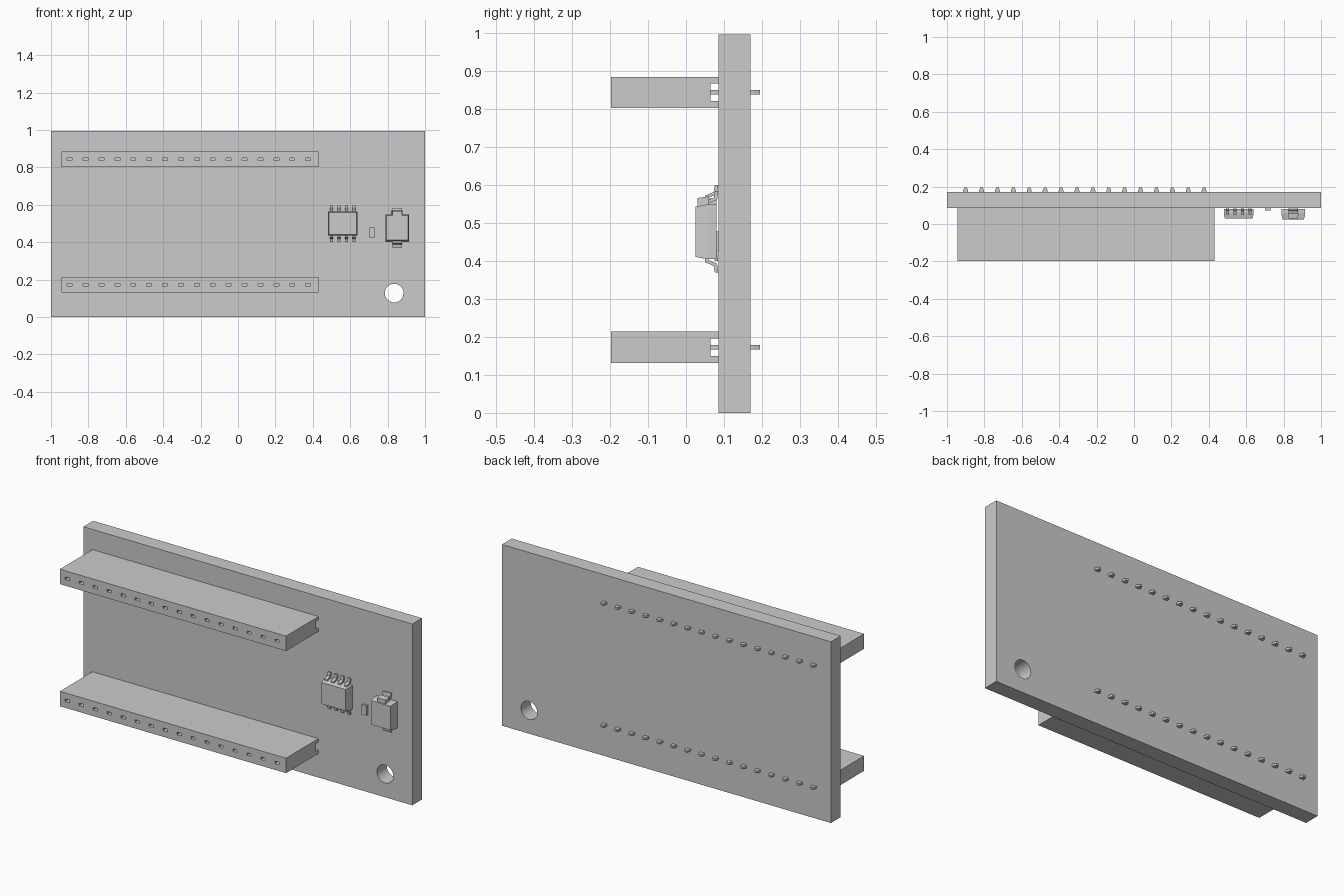
import bpy, bmesh, math
from mathutils import Vector

if "Cube" in bpy.data.objects:
    bpy.data.objects.remove(bpy.data.objects["Cube"])

grey = bpy.data.materials.new("light grey")
grey.diffuse_color = (0.6, 0.6, 0.6, 1)
grey.use_nodes = True
grey.node_tree.nodes["Principled BSDF"].inputs["Base Color"].default_value = grey.diffuse_color

BOARD_FRONT, BOARD_BACK = 0.085, 0.17
PIN_XS = [-0.9 + 0.085 * i for i in range(16)]


def finish(name, bm):
    bmesh.ops.recalc_face_normals(bm, faces=bm.faces)
    me = bpy.data.meshes.new(name)
    bm.to_mesh(me)
    bm.free()
    me.materials.append(grey)
    ob = bpy.data.objects.new(name, me)
    bpy.context.collection.objects.link(ob)
    return ob


def add_box(bm, x, y, z, front_inset=0.0):
    """Box from three ranges; its front face can be inset to taper it."""
    vs = bmesh.ops.create_cube(bm, size=1)["verts"]
    for v in vs:
        front = v.co.y < 0
        sx, sz = v.co.x, v.co.z
        v.co = Vector(r[1] if c > 0 else r[0] for c, r in zip(v.co, (x, y, z)))
        if front:
            v.co.x -= math.copysign(front_inset, sx)
            v.co.z -= math.copysign(front_inset, sz)


def extrude_x(bm, profile, x0, x1):
    """Extrude a closed (y, z) profile along x."""
    face = bm.faces.new([bm.verts.new((x0, y, z)) for y, z in profile])
    new = bmesh.ops.extrude_face_region(bm, geom=[face])["geom"]
    bmesh.ops.translate(bm, vec=(x1 - x0, 0, 0),
                        verts=[g for g in new if isinstance(g, bmesh.types.BMVert)])


def cut(ob, bm):
    """Subtract the shapes in bm from the object."""
    cutter = finish(ob.name + "_cutter", bm)
    cutter.hide_render = True
    cutter.hide_viewport = True
    mod = ob.modifiers.new("cut", "BOOLEAN")
    mod.operation = "DIFFERENCE"
    mod.solver = "EXACT"
    mod.object = cutter


def add_lead(bm, x, width, zc, side, path, t):
    """Bent metal lead: (y, distance from zc) path with thickness t in y."""
    prof = [(y, zc + side * d) for y, d in path]
    back = [(y + t, zc + side * (d - t * 0.6)) for y, d in reversed(path)]
    back[0] = (path[-1][0] + t, prof[-1][1])
    extrude_x(bm, prof + back, x - width / 2, x + width / 2)


# circuit board with two mounting holes
bm = bmesh.new()
add_box(bm, (-1, 1), (BOARD_FRONT, BOARD_BACK), (0, 0.996))
board = finish("board", bm)
bm = bmesh.new()
for z in (0.128, 0.873):
    vs = bmesh.ops.create_cone(bm, cap_ends=True, segments=24, radius1=0.05,
                               radius2=0.05, depth=0.3)["verts"]
    for v in vs:
        v.co = Vector((0.835 + v.co.x, 0.128 + v.co.z, z + v.co.y))
cut(board, bm)

# pin sockets, each with a channel along the board side
for label, zc in (("lower", 0.173), ("upper", 0.844)):
    bm = bmesh.new()
    f, b, h, g = -0.197, BOARD_FRONT, 0.041, 0.023
    extrude_x(bm, [(f, zc - h), (b, zc - h), (b, zc - g), (0.065, zc - g),
                   (0.065, zc + g), (b, zc + g), (b, zc + h), (f, zc + h)],
              -0.945, 0.43)
    socket = finish(label + "_socket", bm)
    bm = bmesh.new()
    for x in PIN_XS:
        add_box(bm, (x - 0.013, x + 0.013), (-0.25, -0.05), (zc - 0.007, zc + 0.007))
    cut(socket, bm)

    # pins through the board, narrowed at the tips
    bm = bmesh.new()
    for x in PIN_XS:
        lo, hi = zc - 0.006, zc + 0.006
        add_box(bm, (x - 0.013, x + 0.013), (0.06, 0.178), (lo, hi))
        vs = bmesh.ops.create_cube(bm, size=1)["verts"]
        for v in vs:
            w = 0.007 if v.co.y > 0 else 0.013
            v.co = Vector((x + math.copysign(w, v.co.x),
                           0.195 if v.co.y > 0 else 0.178,
                           hi if v.co.z > 0 else lo))
    finish(label + "_pins", bm)

# eight-lead chip
bm = bmesh.new()
add_box(bm, (0.48, 0.64), (0.055, 0.08), (0.435, 0.565))
add_box(bm, (0.48, 0.64), (0.03, 0.055), (0.435, 0.565), 0.006)
finish("chip_body", bm)
bm = bmesh.new()
for x in (0.5, 0.54, 0.58, 0.62):
    for side in (1, -1):
        add_lead(bm, x, 0.017, 0.5, side,
                 [(0.05, 0.05), (0.05, 0.072), (0.073, 0.082), (0.076, 0.1)], 0.009)
finish("chip_leads", bm)

# small surface part
bm = bmesh.new()
add_box(bm, (0.70, 0.73), (0.073, BOARD_FRONT), (0.425, 0.478))
finish("small_component", bm)

# square two-lead part
bm = bmesh.new()
add_box(bm, (0.788, 0.915), (0.055, 0.08), (0.405, 0.549))
add_box(bm, (0.788, 0.915), (0.025, 0.055), (0.405, 0.549), 0.006)
finish("diode_body", bm)
bm = bmesh.new()
for side in (1, -1):
    add_lead(bm, 0.851, 0.05, 0.477, side,
             [(0.05, 0.06), (0.05, 0.08), (0.073, 0.09), (0.076, 0.107)], 0.009)
add_box(bm, (0.822, 0.88), (0.03, 0.06), (0.54, 0.57), 0.004)
finish("diode_leads", bm)
